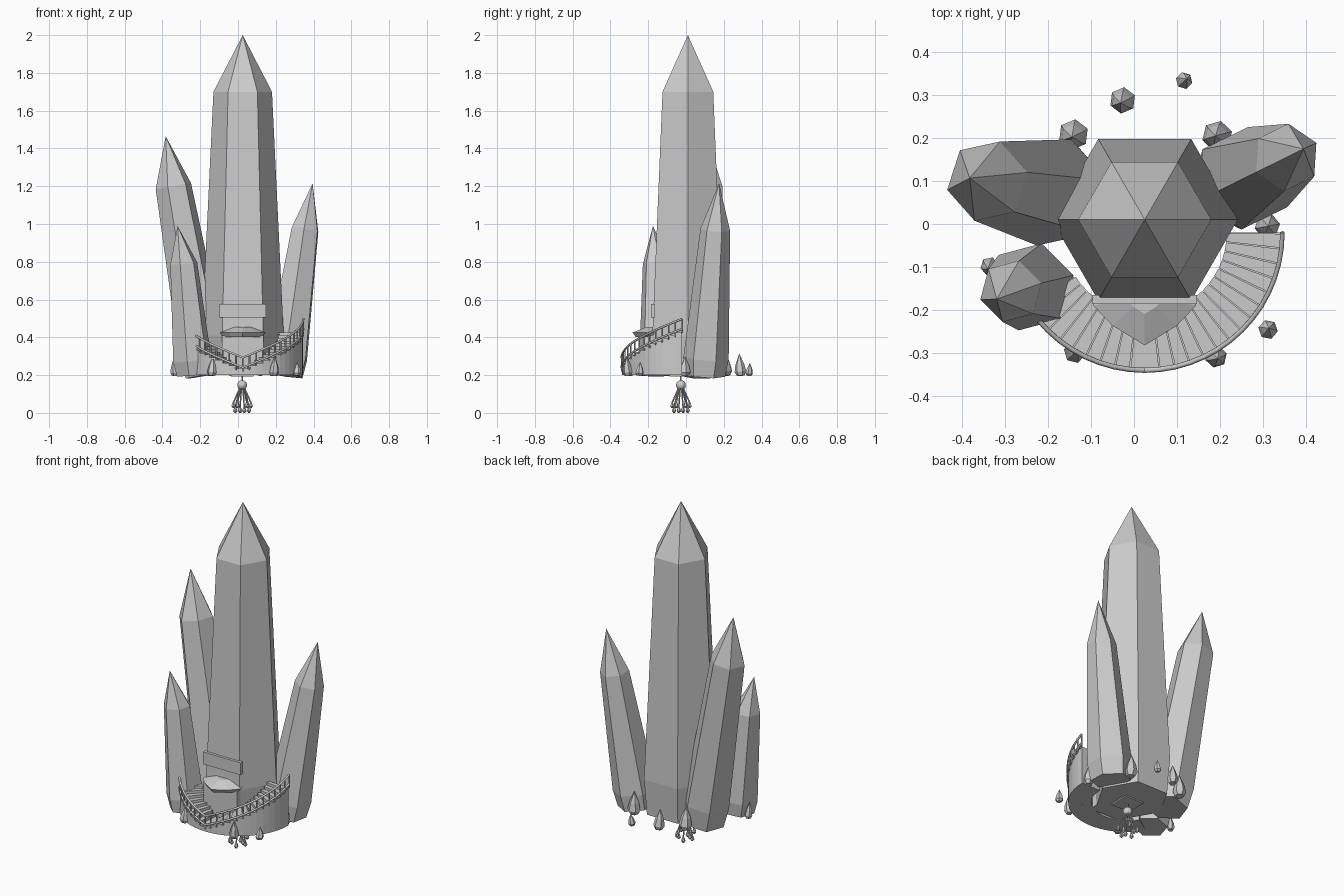
import bpy, bmesh, math, random
from mathutils import Vector

if "Cube" in bpy.data.objects:
    bpy.data.objects.remove(bpy.data.objects["Cube"])
random.seed(4)
Z = Vector((0, 0, 1))


def obj_from_bm(name, bm):
    bmesh.ops.recalc_face_normals(bm, faces=bm.faces)
    me = bpy.data.meshes.new(name)
    bm.to_mesh(me)
    bm.free()
    ob = bpy.data.objects.new(name, me)
    bpy.context.collection.objects.link(ob)
    return ob


def ring_points(c, r, q, phase, n=6):
    return [c + q @ Vector((r * math.cos(phase + i * 2 * math.pi / n),
                            r * math.sin(phase + i * 2 * math.pi / n), 0)) for i in range(n)]


def add_crystal(bm, base, shoulder, tip, r_base, r_max, r_top, phase, waist):
    """Faceted six-sided shaft with a narrowed foot and a pointed tip."""
    base, shoulder, tip = Vector(base), Vector(shoulder), Vector(tip)
    q = Z.rotation_difference((shoulder - base).normalized())
    rows = []
    for t, r in ((0, r_base), (waist, r_max), (1, r_top)):
        rows.append([bm.verts.new(p) for p in ring_points(base.lerp(shoulder, t), r, q, phase)])
    apex = bm.verts.new(tip)
    bm.faces.new(rows[0][::-1])
    for i in range(6):
        j = (i + 1) % 6
        for a, b in zip(rows, rows[1:]):
            bm.faces.new((a[i], a[j], b[j], b[i]))
        bm.faces.new((rows[-1][i], rows[-1][j], apex))


def crystal(name, *args):
    bm = bmesh.new()
    add_crystal(bm, *args)
    return obj_from_bm(name, bm)


def windows(name, base, shoulder, r_max, r_top, phase, waist, rows):
    """Three columns of panes lying just inside each shaft face."""
    base, shoulder = Vector(base), Vector(shoulder)
    q = Z.rotation_difference((shoulder - base).normalized())
    lo = ring_points(base.lerp(shoulder, waist), r_max - .0015, q, phase)
    hi = ring_points(shoulder, r_top - .0015, q, phase)
    bm = bmesh.new()
    for i in range(6):
        j = (i + 1) % 6
        for k in range(rows):
            v0 = .06 + .74 * k / rows
            v1 = v0 + .45 / rows
            for u in (.18, .42, .66):
                pts = [lo[i].lerp(lo[j], a).lerp(hi[i].lerp(hi[j], a), v)
                       for a, v in ((u, v0), (u + .16, v0), (u + .16, v1), (u, v1))]
                bm.faces.new([bm.verts.new(p) for p in pts])
    return obj_from_bm(name, bm)


def prism(bm, low, high):
    a = [bm.verts.new(p) for p in low]
    b = [bm.verts.new(p) for p in high]
    bm.faces.new(a[::-1])
    bm.faces.new(b)
    for i in range(len(a)):
        j = (i + 1) % len(a)
        bm.faces.new((a[i], a[j], b[j], b[i]))


def box(name, x0, x1, y0, y1, z0, z1):
    bm = bmesh.new()
    c = ((x0, y0), (x1, y0), (x1, y1), (x0, y1))
    prism(bm, [(x, y, z0) for x, y in c], [(x, y, z1) for x, y in c])
    return obj_from_bm(name, bm)


def tubes(name, paths, r, res=1):
    cu = bpy.data.curves.new(name, 'CURVE')
    cu.dimensions = '3D'
    cu.bevel_depth, cu.bevel_resolution, cu.use_fill_caps = r, res, True
    for pts in paths:
        s = cu.splines.new('POLY')
        s.points.add(len(pts) - 1)
        for p, co in zip(s.points, pts):
            p.co = (*co, 1)
    ob = bpy.data.objects.new(name, cu)
    bpy.context.collection.objects.link(ob)
    return ob


# Crystal towers
crystal("main_tower", (.025, .01, .2), (.025, .01, 1.7), (.025, .01, 2), .2, .217, .155, 0, .14)
crystal("left_tower", (-.165, .07, .2), (-.342, .1, 1.2), (-.383, .107, 1.465),
        .115, .13, .097, math.radians(12), .12)
crystal("front_left_tower", (-.235, -.145, .2), (-.287, -.157, .79), (-.32, -.175, .99),
        .092, .105, .074, math.radians(15), .13)
crystal("right_tower", (.245, .1, .2), (.355, .155, .97), (.395, .175, 1.215),
        .108, .12, .079, math.radians(26), .12)
windows("main_windows", (.025, .01, .2), (.025, .01, 1.7), .217, .155, 0, .14, 12)
windows("left_windows", (-.165, .07, .2), (-.342, .1, 1.2), .13, .097, math.radians(12), .12, 10)

# Curved stairs rising both ways from the front
CX, CY, R_IN, R_OUT = .025, -.02, .195, .318
STEP = math.radians(90 / 14)


def polar(r, a, z):
    return Vector((CX + r * math.sin(a), CY - r * math.cos(a), z))


def tread_z(a):
    return .228 + .205 * abs(a) / (math.pi / 2)


stairs, treads = bmesh.new(), bmesh.new()
rails, posts = [], []
for side, count in ((1, 14), (-1, 9)):
    for k in range(count):
        a0, a1 = side * k * STEP, side * (k + 1) * STEP
        z = tread_z((k + .5) * STEP)
        c = ((R_IN, a0), (R_OUT, a0), (R_OUT, a1), (R_IN, a1))
        prism(stairs, [polar(r, a, .2) for r, a in c], [polar(r, a, z - .008) for r, a in c])
        a1 -= side * STEP * .08
        c = ((R_IN - .004, a0), (R_OUT + .006, a0), (R_OUT + .006, a1), (R_IN - .004, a1))
        prism(treads, [polar(r, a, z - .008) for r, a in c], [polar(r, a, z) for r, a in c])
    for h in (.012, .065):
        rails.append([polar(.321, side * k * STEP, tread_z(k * STEP) + h) for k in range(count + 1)])
    for k in range(0 if side > 0 else 1, count + 1):
        a = side * k * STEP
        posts.append([polar(.321, a, tread_z(a) - .01), polar(.321, a, tread_z(a) + .065)])
obj_from_bm("stair_blocks", stairs)
obj_from_bm("stair_treads", treads)
tubes("stair_rails", rails, .006)
tubes("stair_posts", posts, .0045)

# Entrance: porch, faceted canopy and panel above it
box("porch", -.085, .135, -.2, -.15, .2, .41)
bm = bmesh.new()
outline = ((-.095, -.17), (-.095, -.19), (-.05, -.237), (.025, -.283),
           (.10, -.237), (.145, -.19), (.145, -.17))
low = [(.025 + (x - .025) * .85, -.17 + (y + .17) * .85, .402) for x, y in outline]
prism(bm, low, [(x, y, .425) for x, y in outline])
prism(bm, [(x, y, .425) for x, y in outline],
      [(.025 + (x - .025) * .35, -.17 + (y + .17) * .35, .455) for x, y in outline])
obj_from_bm("canopy", bm)
box("door_panel", -.097, .147, -.186, -.165, .505, .577)

# Small loose crystals around the foot
bm = bmesh.new()
for x, y, r, h in ((-.14, .21, .036, .13), (-.025, .29, .031, .115), (.115, .333, .02, .065),
                   (.195, .205, .036, .13), (-.335, -.097, .022, .09), (-.14, -.3, .026, .1),
                   (.19, -.308, .026, .1), (.312, -.247, .023, .07), (.187, -.205, .016, .12),
                   (.31, -.005, .03, .1)):
    dx, dy = random.uniform(-.006, .006), random.uniform(-.006, .006)
    add_crystal(bm, (x, y, .197), (x + dx, y + dy, .2 + h * .5), (x + dx * 1.5, y + dy * 1.5, .2 + h),
                r * .65, r, r * .75, random.random(), .35)
obj_from_bm("loose_crystals", bm)

# Hanging lamp under the base
LX, LY = .022, -.027
box("lamp_plate", LX - .06, LX + .06, LY - .06, LY + .06, .193, .203).rotation_euler = (0, 0, 0)
bpy.ops.mesh.primitive_uv_sphere_add(segments=12, ring_count=8, radius=.026, location=(LX, LY, .147))
bpy.context.object.name = "lamp_globe"
bpy.ops.object.shade_smooth_by_angle()
arms = [[(LX, LY, .2), (LX, LY, .15)]]
drops = bmesh.new()
for k in range(8):
    a = k * math.pi / 4 + .3
    r, z = (.052, .055) if k % 2 else (.038, .03)
    end = Vector((LX + r * math.cos(a), LY + r * math.sin(a), z))
    arms.append([(LX + .012 * math.cos(a), LY + .012 * math.sin(a), .135), end])
    add_crystal(drops, end + Vector((0, 0, -.03)), end + Vector((0, 0, -.01)),
                end + Vector((0, 0, .012)), .004, .012, .009, a, .5)
tubes("lamp_arms", arms, .004)
obj_from_bm("lamp_drops", drops)
